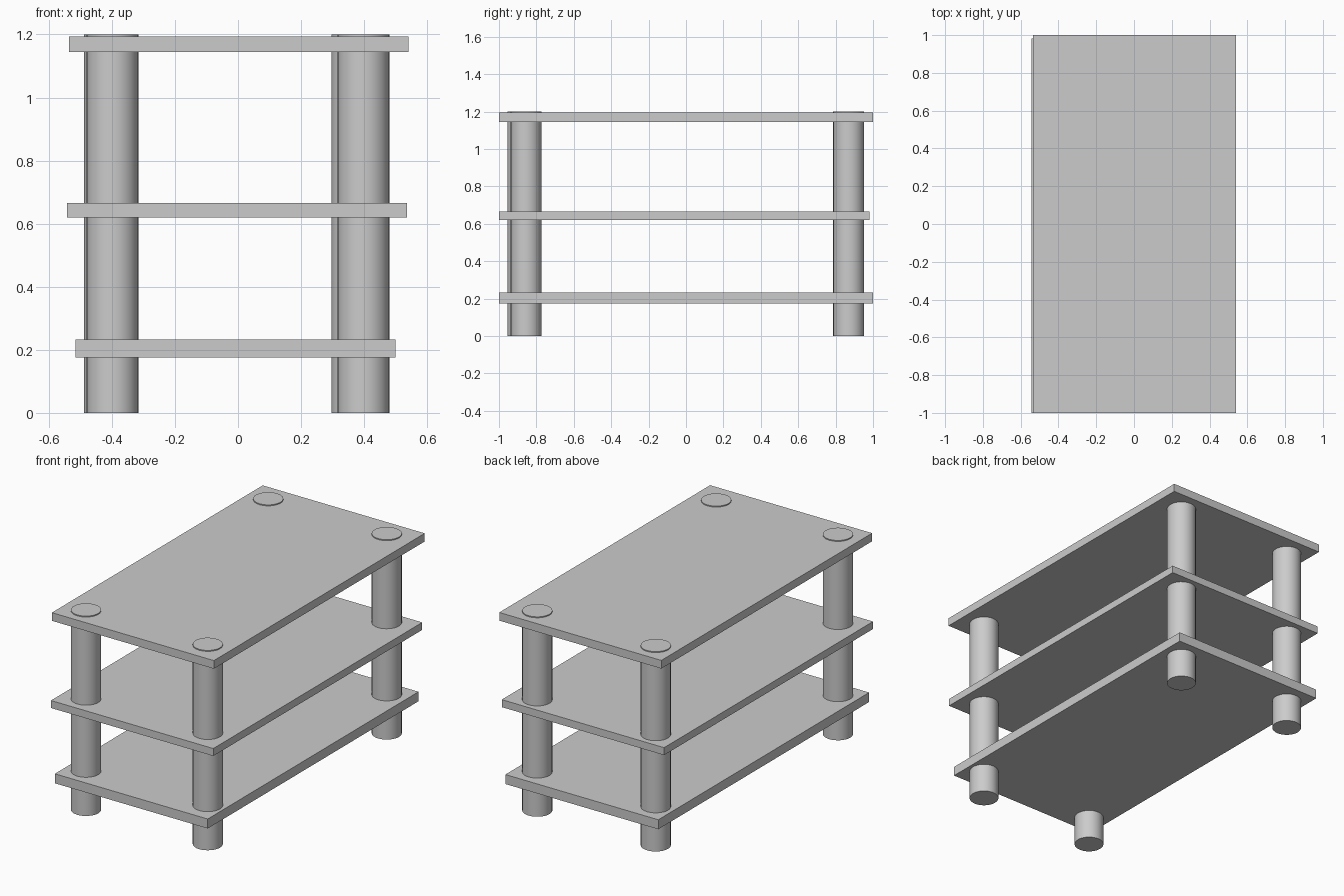
import bpy
import math

cube = bpy.data.objects.get("Cube")
if cube:
    bpy.data.objects.remove(cube, do_unlink=True)

# Single grey finish
grey = bpy.data.materials.new("light grey")
grey.use_nodes = True
colour = (0.6, 0.6, 0.6, 1.0)
grey.diffuse_color = colour
grey.node_tree.nodes["Principled BSDF"].inputs["Base Color"].default_value = colour


def add_shelf(name, x, y, z):
    """Flat board spanning the given (low, high) ranges."""
    spans = (x, y, z)
    bpy.ops.mesh.primitive_cube_add(size=1, location=[(a + b) / 2 for a, b in spans])
    board = bpy.context.object
    board.name = name
    board.scale = [b - a for a, b in spans]
    bpy.ops.object.transform_apply(location=False, rotation=False, scale=True)
    board.data.materials.append(grey)


def add_leg(name, x, y, radius=0.082, height=1.2):
    """Round post standing on the floor, passing through every shelf."""
    bpy.ops.mesh.primitive_cylinder_add(vertices=32, radius=radius, depth=height,
                                        location=(x, y, height / 2))
    leg = bpy.context.object
    leg.name = name
    leg.data.materials.append(grey)
    bpy.ops.object.shade_smooth_by_angle(angle=math.radians(30))


# Shelves
add_shelf("bottom_shelf", (-0.516, 0.499), (-1, 1), (0.175, 0.232))
add_shelf("middle_shelf", (-0.542, 0.536), (-1, 0.982), (0.62, 0.665))
add_shelf("top_shelf", (-0.536, 0.54), (-1, 1), (1.145, 1.194))

# Legs, placed slightly unevenly
add_leg("front_right_leg", -0.398, -0.873)
add_leg("front_left_leg", 0.398, -0.855)
add_leg("back_left_leg", 0.378, 0.871)
add_leg("back_right_leg", -0.407, 0.868)
